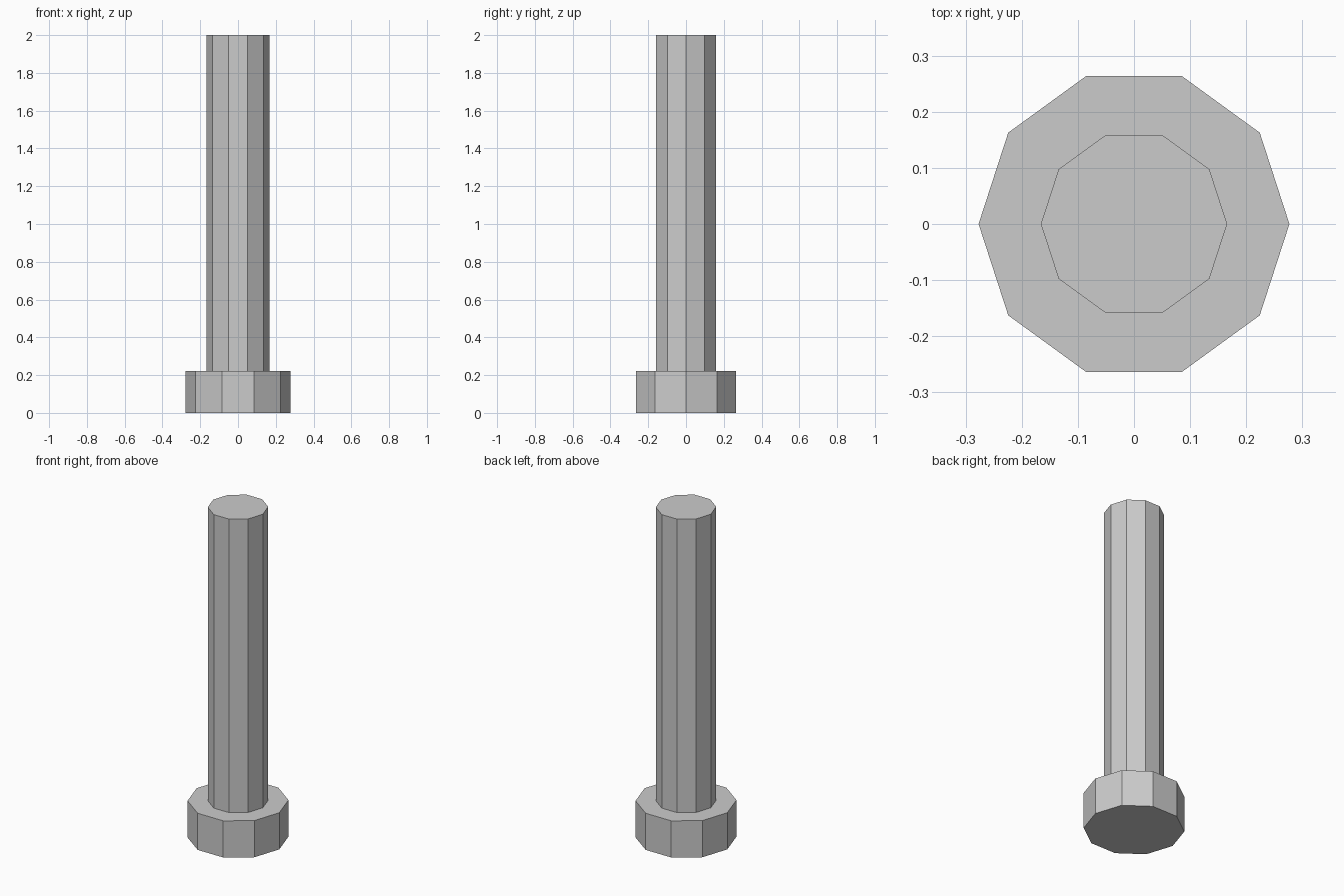
import bpy
import bmesh
from math import cos, sin, tau

if "Cube" in bpy.data.objects:
    bpy.data.objects.remove(bpy.data.objects["Cube"])

SIDES = 10


def prism(name, radius, z0, z1):
    """Ten-sided prism with a corner on the +x axis."""
    bm = bmesh.new()
    ring = [bm.verts.new((radius * cos(tau * i / SIDES),
                          radius * sin(tau * i / SIDES), z0))
            for i in range(SIDES)]
    base = bm.faces.new(ring)
    # keep the base as the bottom cap and raise a copy as the top cap
    top = bmesh.ops.duplicate(bm, geom=[base])["geom"]
    upper = [v for v in top if isinstance(v, bmesh.types.BMVert)]
    bmesh.ops.translate(bm, verts=upper, vec=(0, 0, z1 - z0))
    edges = [e for e in bm.edges]
    bmesh.ops.bridge_loops(bm, edges=edges)
    bmesh.ops.recalc_face_normals(bm, faces=bm.faces)
    mesh = bpy.data.meshes.new(name)
    bm.to_mesh(mesh)
    bm.free()
    obj = bpy.data.objects.new(name, mesh)
    bpy.context.collection.objects.link(obj)
    return obj


# Wide head standing on the ground
prism("head", 0.277, 0.0, 0.222)

# Long plain shaft rising from the head
prism("shaft", 0.166, 0.222, 2.0)
